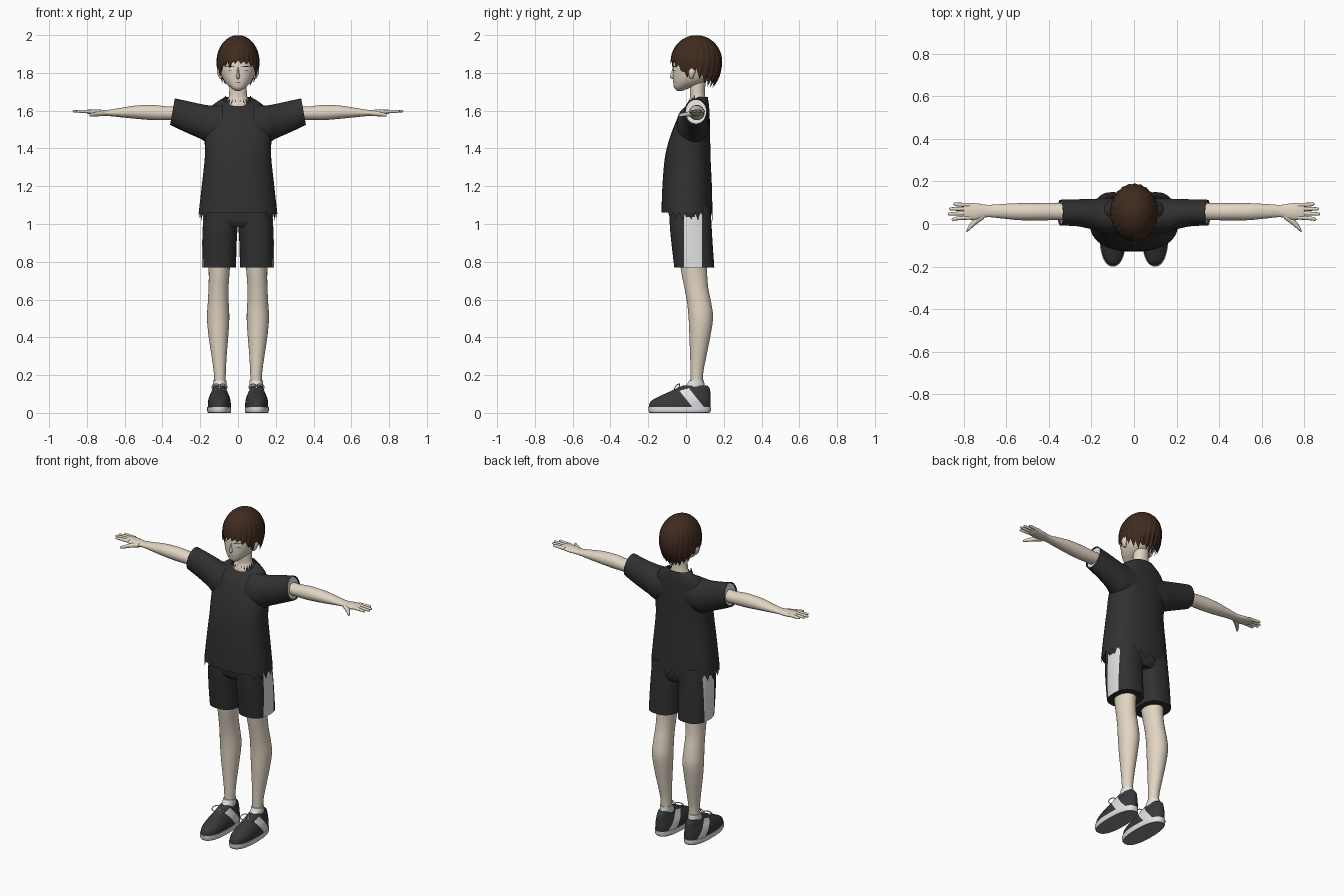
import bpy, bmesh, math, random
from mathutils import Vector

random.seed(4)
old = bpy.data.objects.get("Cube")
if old:
    bpy.data.objects.remove(old, do_unlink=True)


def colour(name, rgb, rough=0.8):
    m = bpy.data.materials.new(name)
    m.use_nodes = True
    m.diffuse_color = (*rgb, 1)
    shader = m.node_tree.nodes["Principled BSDF"]
    shader.inputs["Base Color"].default_value = (*rgb, 1)
    shader.inputs["Roughness"].default_value = rough
    return m


skin = colour("skin", (0.76, 0.67, 0.55))
cloth = colour("charcoal cloth", (0.03, 0.03, 0.03))
leather = colour("dark shoe", (0.04, 0.04, 0.04))
white = colour("white", (0.75, 0.76, 0.78))
rubber = colour("grey rubber", (0.25, 0.25, 0.25))
brown = colour("brown hair", (0.05, 0.024, 0.013))
ink = colour("dark lines", (0.02, 0.015, 0.012))


def finish(name, bm, mats, mirror=False, angle=50):
    bmesh.ops.recalc_face_normals(bm, faces=bm.faces[:])
    mesh = bpy.data.meshes.new(name)
    bm.to_mesh(mesh)
    bm.free()
    for m in mats:
        mesh.materials.append(m)
    mesh.shade_smooth()
    mesh.set_sharp_from_angle(angle=math.radians(angle))
    ob = bpy.data.objects.new(name, mesh)
    bpy.context.collection.objects.link(ob)
    if mirror:
        ob.modifiers.new("mirror", "MIRROR").use_mirror_merge = False
    return ob


def smooth_path(rows, steps):
    """Catmull-Rom interpolation through the given sections."""
    out = []
    for i in range(len(rows) - 1):
        a, b, c, d = rows[max(i - 1, 0)], rows[i], rows[i + 1], rows[min(i + 2, len(rows) - 1)]
        for s in range(steps):
            t = s / steps
            out.append([q + t / 2 * (r - p + t * (2 * p - 5 * q + 4 * r - s4 + t * (3 * (q - r) + s4 - p)))
                        for p, q, r, s4 in zip(a, b, c, d)])
    return out + [list(rows[-1])]


def skin_rings(bm, rings, caps):
    n = len(rings[0])
    loops = [[bm.verts.new(p) for p in ring] for ring in rings]
    for lo, hi in zip(loops, loops[1:]):
        for j in range(n):
            bm.faces.new((lo[j], lo[(j + 1) % n], hi[(j + 1) % n], hi[j]))
    if caps:
        bm.faces.new(loops[0])
        bm.faces.new(loops[-1])


def loft(name, rows, mats, axis="z", sides=28, steps=4, power=2, caps=True,
         mirror=False, warp=None, paint=None):
    """Rows are (position, u min, u max, v min, v max) along the axis."""
    rings = []
    path = smooth_path(rows, steps)
    for i, (t, u0, u1, v0, v1) in enumerate(path):
        ring = []
        for j in range(sides):
            a = math.tau * j / sides
            c, s = math.cos(a), math.sin(a)
            u = (u0 + u1) / 2 + (u1 - u0) / 2 * math.copysign(abs(c) ** (2 / power), c)
            v = (v0 + v1) / 2 + (v1 - v0) / 2 * math.copysign(abs(s) ** (2 / power), s)
            p = Vector((u, v, t) if axis == "z" else (t, u, v))
            if warp:
                warp(p, i, j, s, len(path) - 1)
            ring.append(p)
        rings.append(ring)
    bm = bmesh.new()
    skin_rings(bm, rings, caps)
    if paint:
        paint(bm)
    return finish(name, bm, mats, mirror)


def band(bm, co, direction, half, index, test):
    """Cut a straight stripe into the surface and give it a colour."""
    co, d = Vector(co), Vector(direction).normalized()
    for side in (-half, half):
        bmesh.ops.bisect_plane(bm, geom=bm.verts[:] + bm.edges[:] + bm.faces[:],
                               plane_co=co + d * side, plane_no=d)
    for f in bm.faces:
        c = f.calc_center_median()
        if abs((c - co).dot(d)) < half and test(c, f):
            f.material_index = index


# Shirt body with ragged hem and torn collar
def ragged(p, i, j, s, last):
    if i == 0 and s > -0.7:
        p.z -= (0, 0.02, 0.045, 0.012)[j % 4] * random.uniform(0.7, 1)
    k = min(max((p.z - 1.58) / 0.09, 0), 1)
    p.z -= 0.04 * k * max(0, -s)
    if i == last and s < -0.2:
        p.z += (0, 0.012, 0.026, 0.008)[j % 4]


loft("shirt", [(1.06, -.208, .208, -.13, .14), (1.2, -.192, .192, -.125, .137),
               (1.35, -.176, .176, -.112, .13), (1.45, -.176, .176, -.088, .128),
               (1.55, -.168, .168, -.05, .126), (1.625, -.138, .138, -.01, .122),
               (1.672, -.07, .07, .015, .115)],
     [cloth], sides=96, power=2.3, caps=False, warp=ragged)


# Sleeves with slanted openings
def slant(p, i, j, s, last):
    p.x -= (p.z - 1.595) * 0.18 * min(max((p.x - 0.2) / 0.14, 0), 1)


loft("sleeve", [(.08, -.05, .122, 1.43, 1.632), (.15, -.045, .12, 1.425, 1.628),
                (.2, -.025, .118, 1.452, 1.636), (.27, -.01, .116, 1.487, 1.65),
                (.347, -.008, .114, 1.525, 1.665)],
     [cloth], axis="x", sides=40, caps=False, mirror=True, warp=slant)
loft("sleeve_lining", [(.325, -.002, .108, 1.531, 1.659), (.34, -.003, .109, 1.53, 1.66)],
     [white], axis="x", steps=1, mirror=True, warp=slant)

# Shorts: two legs with a pale side panel, joined by hips
loft("shorts_leg", [(.77, .01, .19, -.062, .15), (.88, .008, .19, -.075, .142),
                    (.98, .002, .187, -.085, .136), (1.09, -.01, .18, -.09, .13)],
     [cloth, white], sides=36, power=2.5, mirror=True,
     paint=lambda bm: band(bm, (.18, .037, .9), (0, 1, 0), .048, 1,
                           lambda c, f: c.x > .12 and abs(f.normal.z) < .8))
loft("shorts_hips", [(.985, -.09, .09, -.07, .12), (1.02, -.178, .178, -.086, .132),
                     (1.1, -.18, .18, -.09, .13)], [cloth], sides=40, power=2.4)

# Legs
loft("leg", [(.1, .066, .128, .025, .092), (.2, .065, .127, .024, .09),
             (.3, .06, .14, .022, .108), (.4, .052, .155, .018, .128),
             (.5, .046, .164, .014, .143), (.58, .049, .16, .006, .134),
             (.66, .05, .156, -.008, .118), (.74, .045, .155, -.024, .112),
             (.85, .035, .16, -.04, .115)], [skin], mirror=True)

# Shoes: sole, upper with slanted side stripe, sock and laces
loft("shoe_sole", [(0, .04, .158, -.192, .125), (.01, .036, .163, -.198, .131),
                   (.032, .036, .163, -.2, .132)],
     [white, rubber], sides=48, steps=2, power=2.4, mirror=True,
     paint=lambda bm: [setattr(f, "material_index", 1) for f in bm.faces
                       if f.calc_center_median().z < .002])
loft("shoe_upper", [(.03, .038, .16, -.197, .13), (.06, .039, .159, -.188, .131),
                    (.085, .045, .153, -.147, .13), (.11, .055, .142, -.092, .129),
                    (.132, .062, .135, -.045, .124), (.145, .067, .13, -.015, .112)],
     [leather, white], sides=48, power=2.3, mirror=True,
     paint=lambda bm: band(bm, (.1, .025, .08), (0, .75, .6), .024, 1,
                           lambda c, f: abs(c.x - .099) > .035 and f.normal.z < .8))
loft("sock", [(.13, .062, .133, -.012, .1), (.155, .062, .132, .008, .097),
              (.172, .062, .131, .018, .094)], [white], steps=2, mirror=True)
lace = bpy.data.curves.new("shoe_laces", "CURVE")
lace.dimensions = "3D"
lace.bevel_depth = 0.003
lace.bevel_resolution = 1
lace.materials.append(white)
for side in (-1, 1):
    for foot in (-1, 1):
        sp = lace.splines.new("BEZIER")
        loop = [(0, -.035, .143), (.03, -.045, .15), (.036, -.06, .128)]
        sp.bezier_points.add(len(loop) - 1)
        for bp, (x, y, z) in zip(sp.bezier_points, loop):
            bp.co = (foot * .098 + side * x, y, z)
            bp.handle_left_type = bp.handle_right_type = "AUTO"
        sp.use_cyclic_u = True
laces = bpy.data.objects.new("shoe_laces", lace)
bpy.context.collection.objects.link(laces)

# Arms, palms, fingers and thumbs
loft("arm", [(.26, .015, .095, 1.55, 1.63), (.36, .018, .098, 1.55, 1.622),
             (.45, .017, .098, 1.55, 1.63), (.54, .018, .098, 1.557, 1.627),
             (.62, .026, .094, 1.565, 1.615), (.69, .032, .09, 1.572, 1.604),
             (.74, .02, .097, 1.574, 1.606), (.79, .022, .099, 1.582, 1.606),
             (.803, .03, .093, 1.588, 1.602)], [skin], axis="x", mirror=True)
for finger, y0, y1, tip in (("index", .031, .022, .858), ("middle", .051, .047, .875),
                            ("ring", .071, .071, .87), ("little", .089, .094, .85)):
    loft(finger + "_finger", [(.77, y0 - .01, y0 + .01, 1.585, 1.605),
                              (.83, (y0 + y1) / 2 - .009, (y0 + y1) / 2 + .009, 1.588, 1.605),
                              (tip - .006, y1 - .007, y1 + .007, 1.591, 1.603),
                              (tip, y1 - .002, y1 + .002, 1.595, 1.599)],
         [skin], axis="x", sides=10, steps=3, mirror=True)
loft("thumb", [(.705, .025, .06, 1.572, 1.6), (.745, -.004, .034, 1.57, 1.595),
               (.775, -.03, -.004, 1.568, 1.588), (.787, -.038, -.026, 1.57, 1.582)],
     [skin], axis="x", sides=12, mirror=True)

# Neck, head, nose and ears
loft("neck", [(1.57, -.08, .08, .01, .1), (1.63, -.075, .075, .008, .106),
              (1.665, -.052, .052, .02, .103), (1.71, -.046, .046, .02, .1),
              (1.78, -.046, .046, .02, .11)], [skin])
head = loft("head", [(1.705, -.012, .012, -.046, -.02), (1.72, -.036, .036, -.062, .02),
                     (1.75, -.068, .068, -.068, .1), (1.79, -.088, .088, -.07, .145),
                     (1.85, -.1, .1, -.068, .165), (1.92, -.094, .094, -.056, .165),
                     (1.96, -.06, .06, -.01, .12)], [skin], sides=40, power=2.15)
loft("nose", [(1.768, -.006, .006, -.073, -.05), (1.78, -.01, .01, -.086, -.05),
              (1.8, -.007, .007, -.079, -.05), (1.835, -.005, .005, -.068, -.05)],
     [skin], sides=12)
loft("ear", [(1.768, .084, .094, .02, .036), (1.785, .086, .106, .015, .043),
             (1.81, .088, .112, .014, .052), (1.828, .09, .106, .024, .05)],
     [skin], sides=14, mirror=True)


# Painted face features laid on the head
def face_plate(name, x, z, rx, rz, mat, lift):
    bm = bmesh.new()
    for side in ((-1, 1) if x else (1,)):
        verts = [bm.verts.new((side * x + rx * math.cos(math.tau * j / 20), -.09,
                               z + rz * math.sin(math.tau * j / 20))) for j in range(20)]
        for k in range(9):
            bm.faces.new([verts[i % 20] for i in (k, k + 1, 18 - k, 19 - k)])
    ob = finish(name, bm, [mat])
    wrap = ob.modifiers.new("lay on face", "SHRINKWRAP")
    wrap.target = head
    wrap.wrap_method = "PROJECT"
    wrap.use_project_x = wrap.use_project_z = False
    wrap.use_project_y = True
    wrap.offset = lift


face_plate("eyes", .043, 1.822, .021, .01, white, .002)
face_plate("upper_lashes", .043, 1.833, .024, .0025, ink, .003)
face_plate("lower_lashes", .043, 1.812, .013, .001, ink, .003)
face_plate("mouth", 0, 1.75, .014, .0015, ink, .002)

# Hair: a ridged cap of locks with a ragged edge
edge = [(0, 1.858), (40, 1.84), (62, 1.785), (85, 1.82), (112, 1.765), (150, 1.738), (180, 1.73)]
locks, per = 24, 8
lengths = [random.uniform(.3, 1) for _ in range(locks)]
rings = []
for i in range(1, 21):
    t, ring = i / 20, []
    for j in range(locks * per):
        a = math.tau * j / (locks * per)
        deg = math.degrees(min(a, math.tau - a))
        for (d0, z0), (d1, z1) in zip(edge, edge[1:]):
            if d0 <= deg <= d1 + .01:
                low = z0 + (z1 - z0) * (deg - d0) / (d1 - d0)
        crest = 1 - abs(j % per / per * 2 - 1)
        low += .014 - .042 * crest * lengths[j // per]
        # dome above the middle, gentle taper below it
        top = min(t / .6, 1) * math.pi / 2
        drop = max(t - .6, 0) / .4 * (1.865 - low)
        r = math.sin(top) * math.sqrt(1 - (drop / .185) ** 2) * (.965 + .05 * crest * t)
        turn = a + .25 * (1 - t)
        ring.append((.114 * r * math.sin(turn), .055 - .137 * r * math.cos(turn),
                     1.865 + .135 * math.cos(top) - drop))
    rings.append(ring)
bm = bmesh.new()
skin_rings(bm, rings, False)
bm.verts.ensure_lookup_table()
bm.faces.new(bm.verts[:locks * per])
finish("hair", bm, [brown], angle=35)
